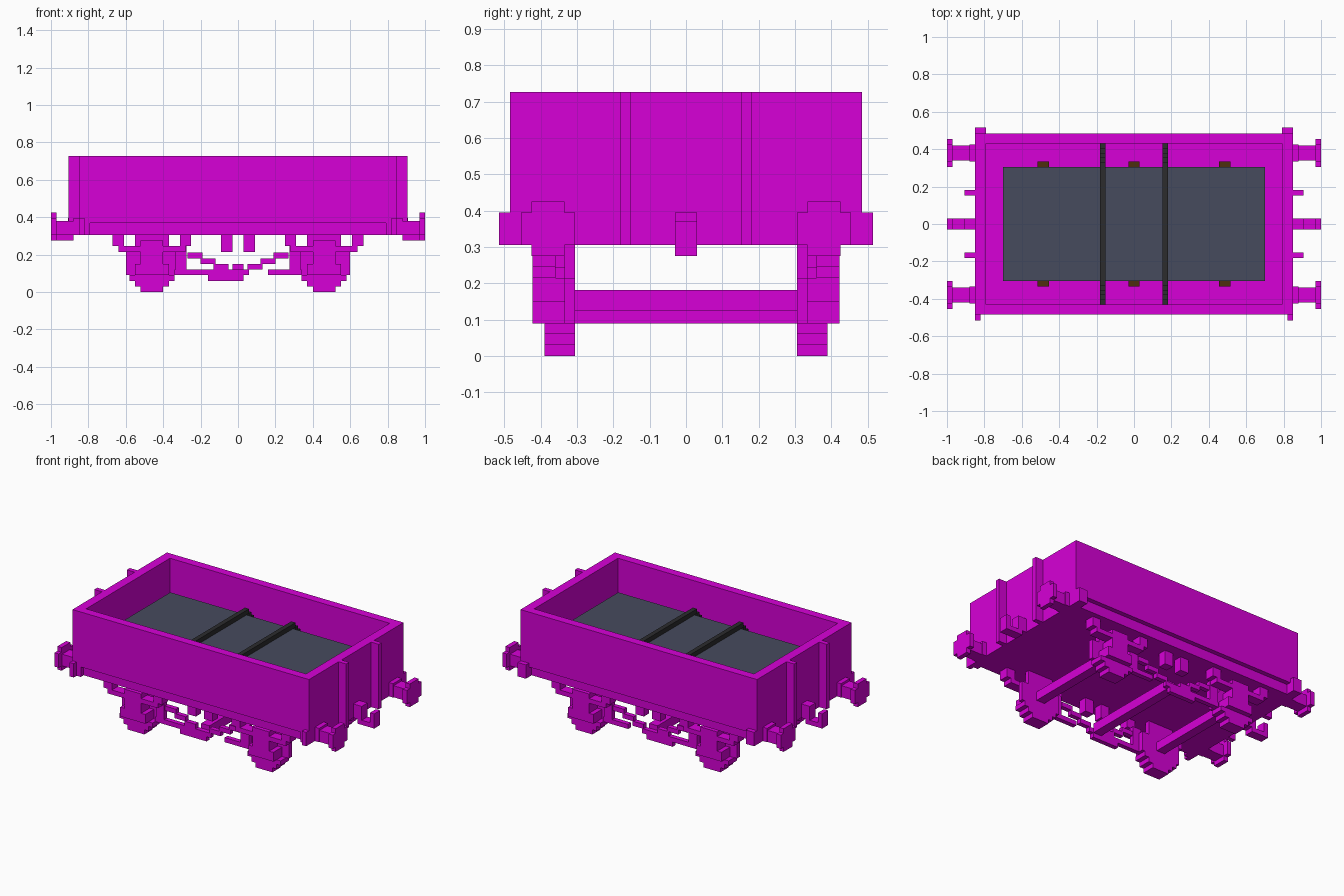
import bpy, bmesh

cube = bpy.data.objects.get("Cube")
if cube:
    bpy.data.objects.remove(cube, do_unlink=True)


def material(name, red, green, blue):
    paint = bpy.data.materials.new(name)
    paint.use_nodes = True
    paint.diffuse_color = (red, green, blue, 1)
    shader = paint.node_tree.nodes["Principled BSDF"]
    shader.inputs["Base Color"].default_value = paint.diffuse_color
    return paint


magenta = material("magenta", red=.68, green=0, blue=.68)
slate = material("slate", red=.062, green=.07, blue=.11)
charcoal = material("charcoal", red=.025, green=.025, blue=.027)
brown = material("brown", red=.075, green=.028, blue=.004)


def around(centre, half):
    """Range reaching half to either side of the centre."""
    return (centre - half, centre + half)


def box(name, x, y, z, paint=magenta, ends=False, sides=False):
    """Box over three ranges, repeated at both ends and both sides if asked."""
    bm = bmesh.new()
    for flip_x in (1, -1) if ends else (1,):
        for flip_y in (1, -1) if sides else (1,):
            for vert in bmesh.ops.create_cube(bm, size=2)["verts"]:
                vert.co.x = flip_x * (x[0] if vert.co.x < 0 else x[1])
                vert.co.y = flip_y * (y[0] if vert.co.y < 0 else y[1])
                vert.co.z = z[0] if vert.co.z < 0 else z[1]
    bmesh.ops.recalc_face_normals(bm, faces=bm.faces)
    mesh = bpy.data.meshes.new(name)
    bm.to_mesh(mesh)
    bm.free()
    mesh.materials.append(paint)
    bpy.context.collection.objects.link(bpy.data.objects.new(name, mesh))


# Shared dimensions
step = .03
length, inner_length = .85, .79
width, inner_width = .485, .43
top, base, sill, lug_top = .727, .305, .37, .395
buffer_face = 1 - step

# Open body on a slightly narrower floor slab
box("side_walls", x=(-length, length), y=(inner_width, width), z=(sill, top), sides=True)
box("end_walls", x=(inner_length, length), y=(-width, width), z=(base, top), ends=True)
box("floor", x=around(0, inner_length), y=around(0, width - step), z=(base, sill))
box("end_posts", x=(length, length + .055), y=around(.167, step / 2), z=(base, top),
    ends=True, sides=True)

# Corner lugs, wider at the back
lug_y = (width - step, width + step)
box("back_corner_lugs", x=(inner_length, length), y=lug_y, z=(base, lug_top), ends=True)
box("front_corner_lugs", x=(length - step, length), y=(-lug_y[1], -lug_y[0]),
    z=(base, lug_top), ends=True)

# Buffers, each with a collar, a thin stem and a cross-shaped head
buffer_y, buffer_z = .38, .35
box("buffer_collars", x=(length, length + step), y=around(buffer_y, step * 1.5),
    z=(base, lug_top), ends=True, sides=True)
box("buffer_stems", x=(length, buffer_face), y=around(buffer_y, .04),
    z=(base, lug_top - step / 2), ends=True, sides=True)
box("buffer_heads_wide", x=(buffer_face, 1), y=around(buffer_y, .075),
    z=(base, lug_top), ends=True, sides=True)
box("buffer_heads_tall", x=(buffer_face, 1), y=around(buffer_y, .045),
    z=around(buffer_z, .075), ends=True, sides=True)

# Coupling hooks
box("hook_shanks", x=(length, length + .06), y=around(0, step), z=(base, lug_top), ends=True)
box("hook_bars", x=(length + step, 1), y=around(0, step), z=(base - step, base), ends=True)
box("hook_tips", x=(buffer_face, 1), y=around(0, step), z=(base, sill), ends=True)

# Load resting on bearers
load_width, load_base, load_top = .305, sill + step, .577
box("load_slab", x=around(0, .7), y=around(0, load_width), z=(load_base, load_top), paint=slate)
for place, bearer_x in zip(("left", "middle", "right"), (.485, 0, -.485)):
    box("load_bearer_" + place, x=around(bearer_x, step), y=around(0, load_width + step),
        z=(sill, load_base), paint=brown)

# Tie-down straps, stepping down from the load to the side walls
strap = around(.167, step / 2)
box("strap_tops", x=strap, y=around(0, load_width + step / 2), z=(load_top, load_top + step),
    paint=charcoal, ends=True)
for i in range(5):
    drop = load_top + step / 2 - i * step
    box(f"strap_step_{i}", x=strap, y=(load_width + i * .025, load_width + (i + 1) * .025),
        z=around(drop, step / 2), paint=charcoal, ends=True, sides=True)

# Axle guards: a thin inner plate above a stepped foot
wheel = .46
guard, guard_out, box_out = .305, .39, .423
plate = (guard, guard + step)
shoulder = .215
for i in range(3):
    box(f"guard_foot_{i}", x=around(wheel, step * (i + 2)), y=(guard, guard_out),
        z=(step * i, step * (i + 1)), ends=True, sides=True)
box("guard_cheeks", x=around(wheel, .14), y=plate, z=(step * 3, shoulder), ends=True, sides=True)
box("guard_uprights", x=around(wheel, step * 3), y=plate, z=(shoulder, base),
    ends=True, sides=True)

# Axle boxes
box("axle_boxes", x=around(wheel, step * 2), y=(guard + step, box_out),
    z=(step * 5, shoulder), ends=True, sides=True)
box("axle_box_feet", x=around(wheel, step * 3), y=(guard + step, box_out),
    z=(step * 3, step * 5), ends=True, sides=True)

# Leaf springs on two hangers
spring_y = (guard_out - step, box_out)
box("leaf_springs", x=around(wheel, .18), y=spring_y,
    z=(shoulder, shoulder + step), ends=True, sides=True)
box("spring_buckles", x=around(wheel, step * 2), y=spring_y, z=(shoulder, base - step),
    ends=True, sides=True)
for place, offset in (("outer", .18), ("inner", -.18)):
    box(f"{place}_spring_hangers", x=around(wheel + offset, step), y=spring_y,
        z=(shoulder + step, base), ends=True, sides=True)

# Cross beams
box("axle_beams", x=around(wheel, step), y=around(0, guard), z=(.125, .182), ends=True)
box("brake_shaft", x=around(0, step), y=around(0, guard + step), z=(step * 3, step * 5))

# Brake gear on both sides: hangers, shoes, low pull rods and stepped levers
gear = (guard + step, guard + step * 2)
box("brake_hangers", x=around(.06, step), y=(guard + step, guard_out), z=(shoulder, base),
    ends=True, sides=True)
box("brake_shoes", x=(.275, .335), y=gear, z=(step * 4, shoulder + step), ends=True, sides=True)
box("pull_rods", x=(.16, wheel - .12), y=gear, z=(step * 3, step * 4), ends=True, sides=True)
box("pull_rod_link", x=(-.16, step), y=gear, z=(step * 2, step * 3), sides=True)
box("brake_crank", x=(-.16, step * 2), y=gear, z=(step * 3, step * 4), sides=True)
for i in range(4):
    start = -.27 + i * .07
    box(f"brake_lever_{i}", x=(start, start + .08), y=gear,
        z=(step * (6 - i), step * (7 - i)), sides=True)
for i in range(3):
    start = .05 + i * .07
    box(f"hand_lever_{i}", x=(start, start + .08), y=gear,
        z=(step * (4 + i), step * (5 + i)), sides=True)
